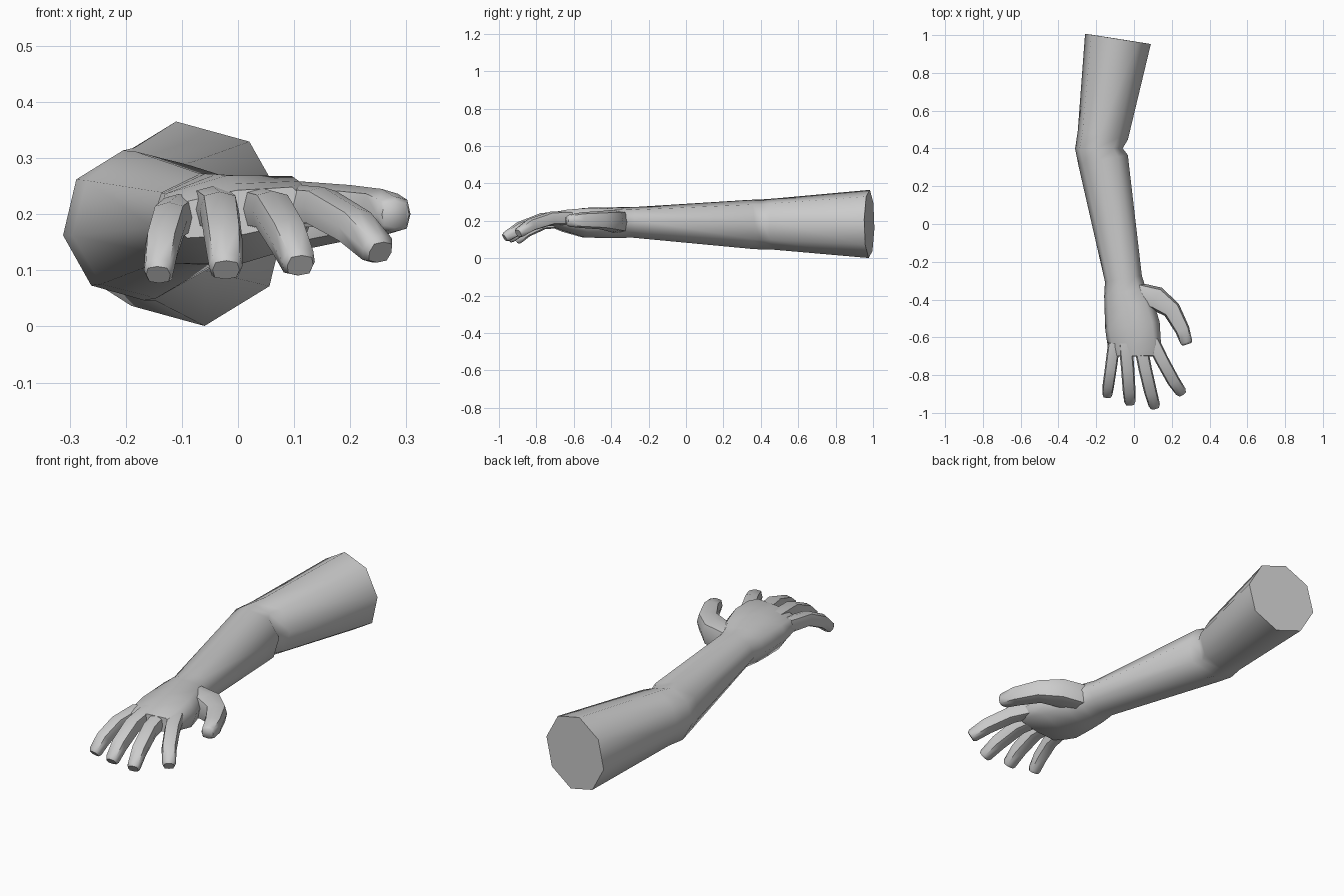
import bpy, bmesh, math
from mathutils import Vector, Matrix

if "Cube" in bpy.data.objects:
    bpy.data.objects.remove(bpy.data.objects["Cube"])

SIDES = 8
Z = Vector((0, 0, 1))


def loft(name, rings, roll=0, cap_start=False):
    """Skin rings of (x, y, z, half width, half height, roundness) along a path."""
    bm = bmesh.new()
    pts = [Vector(r[:3]) for r in rings]
    loops = []
    for i, (p, r) in enumerate(zip(pts, rings)):
        t = (pts[min(i + 1, len(pts) - 1)] - pts[max(i - 1, 0)]).normalized()
        side = Z.cross(t).normalized()
        up = t.cross(side)
        spin = Matrix.Rotation(-math.radians(roll), 3, t)
        side, up = spin @ side, spin @ up
        if side.z < 0 < roll:
            spin = Matrix.Rotation(2 * math.radians(roll), 3, t)
            side, up = spin @ side, spin @ up
        loop = []
        for k in range(SIDES):
            a = math.tau * k / SIDES
            c, s = round(math.cos(a), 6), round(math.sin(a), 6)
            c = math.copysign(abs(c) ** r[5], c)
            s = math.copysign(abs(s) ** r[5], s)
            loop.append(bm.verts.new(p + side * c * r[3] + up * s * r[4]))
        loops.append(loop)
    for a, b in zip(loops, loops[1:]):
        for k in range(SIDES):
            n = (k + 1) % SIDES
            bm.faces.new((a[k], a[n], b[n], b[k]))
    bm.faces.new(loops[-1])
    if cap_start:
        bm.faces.new(loops[0][::-1])
    bmesh.ops.recalc_face_normals(bm, faces=bm.faces)
    me = bpy.data.meshes.new(name)
    bm.to_mesh(me)
    bm.free()
    ob = bpy.data.objects.new(name, me)
    bpy.context.collection.objects.link(ob)
    bpy.ops.object.select_all(action='DESELECT')
    ob.select_set(True)
    bpy.context.view_layer.objects.active = ob
    bpy.ops.object.shade_smooth_by_angle(angle=math.radians(60))
    return ob


# upper arm, elbow, forearm and palm in one skin
loft("arm_and_palm", [
    (-.085, .98, .183, .178, .184, 1),
    (-.165, .47, .182, .136, .138, 1),
    (-.186, .40, .180, .127, .135, 1),
    (-.164, .34, .181, .135, .132, 1),
    (-.056, -.29, .191, .100, .082, 1),
    (-.048, -.36, .190, .113, .083, .9),
    (-.028, -.43, .189, .132, .083, .8),
    (-.008, -.54, .190, .147, .080, .7),
    (.003, -.65, .200, .142, .055, .65),
    (.003, -.70, .203, .124, .040, .65),
], roll=8, cap_start=True)


# fingers: base, middle knuckle, end knuckle, tip
def finger(name, path, sizes):
    rings = [(*p, w, h, .65) for p, (w, h) in zip(path, sizes)]
    # slightly chamfered blunt tip
    a, b = Vector(path[-2]), Vector(path[-1])
    e = b + (b - a).normalized() * .012
    w, h = sizes[-1]
    rings.append((*e, w * .8, h * .75, .65))
    loft(name, rings)


fs = [(.036, .038), (.035, .036), (.034, .034), (.030, .028)]
finger("little_finger", [(-.105, -.63, .200), (-.122, -.76, .188),
                         (-.135, -.85, .145), (-.141, -.90, .100)],
       [(w * .9, h * .95) for w, h in fs])
finger("ring_finger", [(-.045, -.63, .212), (-.033, -.77, .205),
                       (-.026, -.88, .155), (-.022, -.94, .108)], fs)
finger("middle_finger", [(.032, -.63, .212), (.060, -.77, .206),
                         (.088, -.89, .160), (.108, -.96, .115)], fs)
finger("index_finger", [(.098, -.62, .215), (.148, -.72, .213),
                        (.208, -.83, .178), (.248, -.888, .138)], fs)
finger("thumb", [(.020, -.37, .195), (.120, -.395, .198), (.200, -.455, .203),
                 (.256, -.56, .203), (.277, -.625, .200)],
       [(.06, .062), (.064, .060), (.049, .049), (.039, .042), (.032, .032)])
